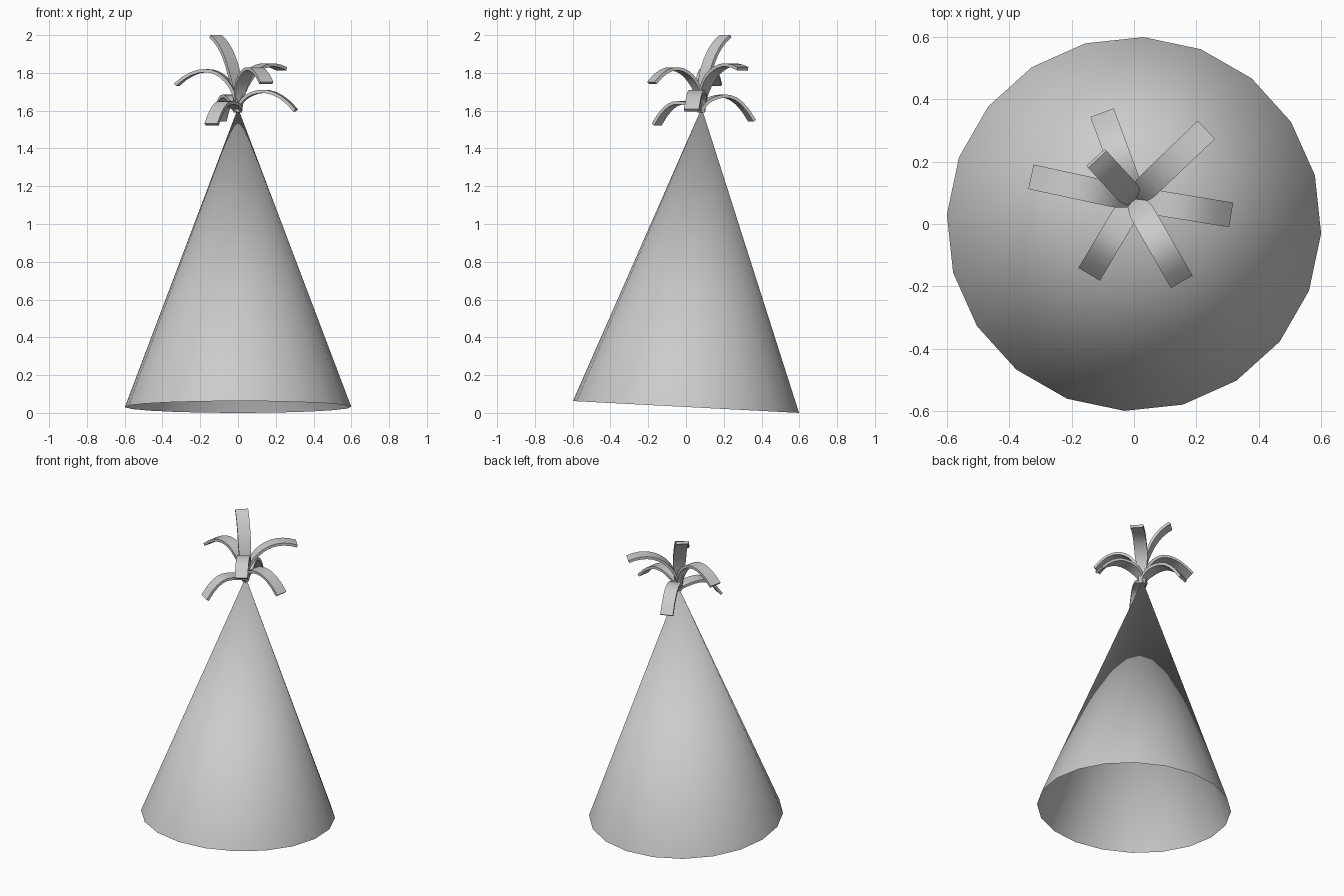
import bpy, bmesh, math
from mathutils import Matrix, Vector

cube = bpy.data.objects.get("Cube")
if cube:
    bpy.data.objects.remove(cube, do_unlink=True)

grey = bpy.data.materials.new("light_grey")
grey.use_nodes = True
grey.diffuse_color = (0.6, 0.6, 0.6, 1)
grey.node_tree.nodes["Principled BSDF"].inputs["Base Color"].default_value = (0.6, 0.6, 0.6, 1)

TILT = Matrix.Rotation(math.radians(-3), 4, 'X')
TIP = Vector((0, 0.08, 1.6))


def finish(bm, name):
    mesh = bpy.data.meshes.new(name)
    bm.to_mesh(mesh)
    bm.free()
    mesh.materials.append(grey)
    obj = bpy.data.objects.new(name, mesh)
    bpy.context.collection.objects.link(obj)
    bpy.ops.object.select_all(action='DESELECT')
    obj.select_set(True)
    bpy.context.view_layer.objects.active = obj
    return obj


# Open hat cone, leaning slightly back
bm = bmesh.new()
bmesh.ops.create_cone(bm, cap_ends=False, segments=20, radius1=0.6, radius2=0.0, depth=1.585)
bmesh.ops.remove_doubles(bm, verts=bm.verts, dist=0.0001)
spin = Matrix.Rotation(math.radians(-2.9), 4, 'Z')
lift = Matrix.Translation((0, 0, 1.585 / 2))
bm.transform(Matrix.Translation((0, 0, 0.0314)) @ TILT @ spin @ lift)
finish(bm, "hat_cone")
bpy.ops.object.shade_smooth()


# Curled paper streamer: rises steeply to its crest, then droops to its end
def streamer(name, end_x, end_y, end_z, crest_r, crest_z, steps=12):
    direction = Vector((end_x, end_y, 0)) - Vector((TIP.x, TIP.y, 0))
    reach = direction.length
    direction.normalize()
    side = Vector((-direction.y, direction.x, 0))
    bm = bmesh.new()
    rows = []
    for i in range(steps + 1):
        u = i / steps
        r = reach * u ** 1.6
        if r <= crest_r:
            rise = math.sqrt(1 - (1 - r / crest_r) ** 2)
            z = TIP.z + (crest_z - TIP.z) * rise
        else:
            z = crest_z - (crest_z - end_z) * ((r - crest_r) / (reach - crest_r)) ** 2
        half = 0.02 + 0.02 * min(1, u / 0.35)
        centre = Vector((TIP.x, TIP.y, z - 0.008)) + direction * r
        rows.append([bm.verts.new(centre + side * s * half) for s in (-1, 1)])
    for a, b in zip(rows, rows[1:]):
        bm.faces.new((a[0], b[0], b[1], a[1]))
    obj = finish(bm, name)
    solid = obj.modifiers.new("thickness", 'SOLIDIFY')
    solid.thickness = 0.017
    solid.offset = 0
    bpy.ops.object.modifier_apply(modifier=solid.name)
    bpy.ops.object.shade_smooth_by_angle(angle=math.radians(40))


streamer("streamer_right", -0.325, 0.15, 1.745, 0.17, 1.82)
streamer("streamer_back", -0.10, 0.35, 1.555, 0.13, 1.685)
streamer("streamer_upright", -0.12, 0.21, 2.0, 0.25, 2.02)
streamer("streamer_back_left", 0.23, 0.30, 1.83, 0.22, 1.85)
streamer("streamer_left", 0.305, 0.03, 1.61, 0.14, 1.71)
streamer("streamer_front_left", 0.15, -0.18, 1.755, 0.17, 1.83)
streamer("streamer_front_right", -0.14, -0.155, 1.535, 0.13, 1.65)
